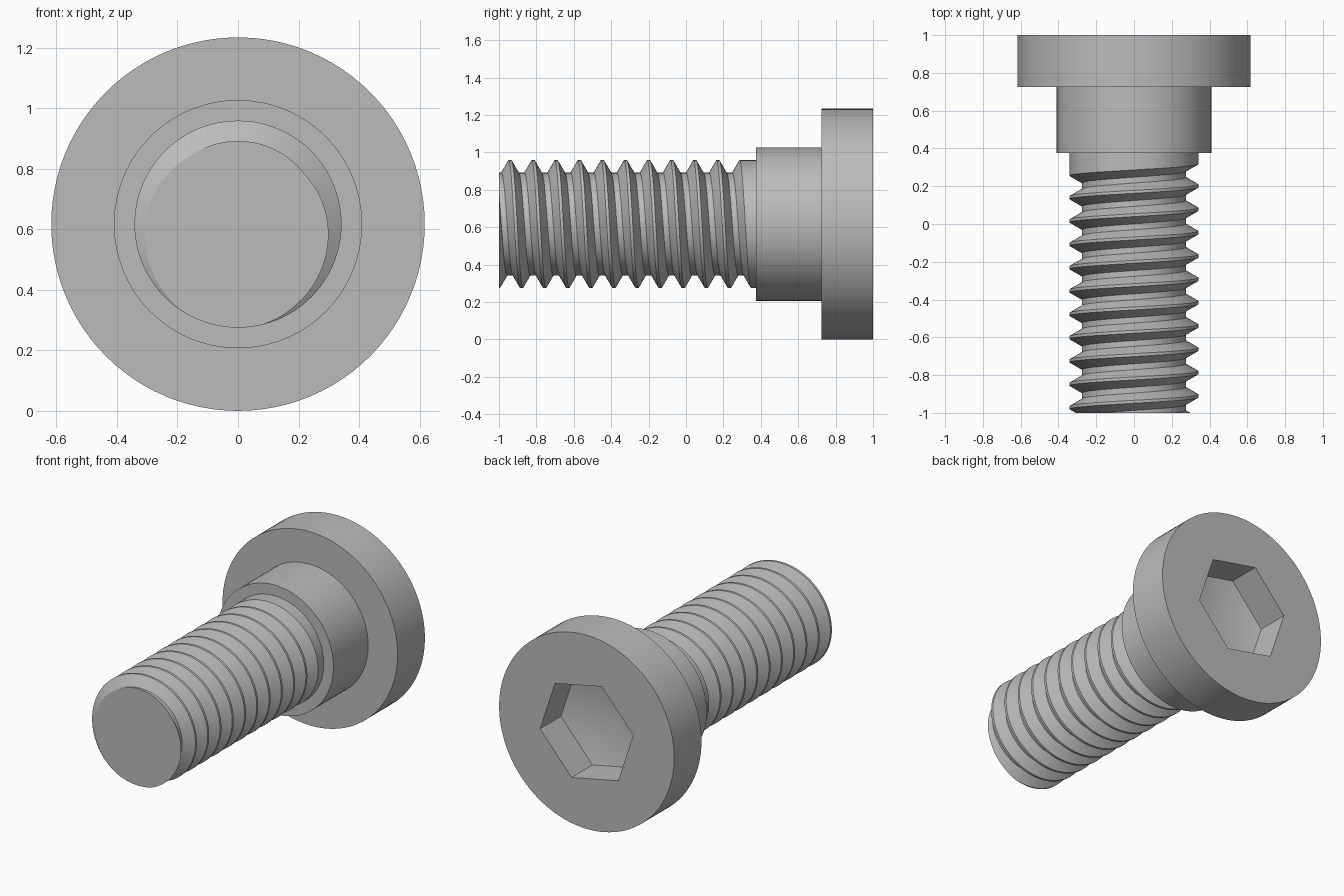
import bpy, bmesh
from math import sin, cos, tau, radians

default = bpy.data.objects.get("Cube")
if default:
    bpy.data.objects.remove(default)

SEG = 96            # segments round the axis
AXIS_Z = 0.617      # height of the bolt axis
HEAD_R, SHOULDER_R, MAJOR_R, MINOR_R = 0.617, 0.41, 0.342, 0.275
TIP_Y, NECK_Y, HEAD_Y, BACK_Y = -1.0, 0.375, 0.725, 1.0
PITCH = 0.1235

steel = bpy.data.materials.new("grey steel")
steel.use_nodes = True
GREY = (0.5, 0.5, 0.5, 1)
steel.diffuse_color = GREY
steel.node_tree.nodes["Principled BSDF"].inputs["Base Color"].default_value = GREY


def polar(bm, r, turn, y):
    """Vertex at a radius and a clockwise turn from the top, round the axis."""
    return bm.verts.new((r * sin(turn * tau), y, AXIS_Z + r * cos(turn * tau)))


def ring(bm, r, y, count=SEG, start=0.0):
    return [polar(bm, r, start + i / count, y) for i in range(count)]


def bridge(bm, a, b):
    for i in range(len(a)):
        j = (i + 1) % len(a)
        bm.faces.new((a[i], a[j], b[j], b[i]))


def loop_edges(bm, loop):
    return [bm.edges.get((loop[i - 1], loop[i])) or bm.edges.new((loop[i - 1], loop[i]))
            for i in range(len(loop))]


def finish(bm, name):
    bmesh.ops.recalc_face_normals(bm, faces=bm.faces)
    mesh = bpy.data.meshes.new(name)
    bm.to_mesh(mesh)
    bm.free()
    mesh.materials.append(steel)
    obj = bpy.data.objects.new(name, mesh)
    bpy.context.collection.objects.link(obj)
    bpy.ops.object.select_all(action='DESELECT')
    obj.select_set(True)
    bpy.context.view_layer.objects.active = obj
    bpy.ops.object.shade_smooth_by_angle(angle=radians(25))


# Head and shoulder, turned in one piece
bm = bmesh.new()
rings = [ring(bm, r, y) for r, y in ((SHOULDER_R, NECK_Y), (SHOULDER_R, HEAD_Y),
                                     (HEAD_R, HEAD_Y), (HEAD_R, BACK_Y))]
bm.faces.new(rings[0])
for a, b in zip(rings, rings[1:]):
    bridge(bm, a, b)

# Hex socket with a shallow pointed floor
HEX_R, HEX_START, DEPTH = 0.335, 41.6 / 360, 0.21
rim = ring(bm, HEX_R, BACK_Y, 6, HEX_START)
floor = ring(bm, HEX_R, BACK_Y - DEPTH, 6, HEX_START)
bridge(bm, rim, floor)
apex = polar(bm, 0, 0, BACK_Y - DEPTH - 0.09)
for i in range(6):
    bm.faces.new((floor[i - 1], floor[i], apex))
bmesh.ops.triangle_fill(bm, use_beauty=True,
                        edges=loop_edges(bm, rings[-1]) + loop_edges(bm, rim))
finish(bm, "head_and_shoulder")

# Threaded shank: one groove profile swept along a right-handed helix
bm = bmesh.new()
CREST_Y = -0.941    # crest height along the axis at the top of the first turn
groove = ((1, MAJOR_R), (6, MINOR_R), (10, MINOR_R), (15, MAJOR_R))
columns = []
for i in range(-2 * SEG, int(9.75 * SEG) + 1):
    turn = i / SEG
    columns.append([polar(bm, r, turn, CREST_Y + PITCH * (turn + k / 16)) for k, r in groove])
for a, b in zip(columns, columns[1:]):
    for k in range(3):
        bm.faces.new((a[k], b[k], b[k + 1], a[k + 1]))
for i in range(len(columns) - SEG - 1):
    a, b = columns[i], columns[i + 1]
    c, d = columns[i + SEG], columns[i + SEG + 1]
    bm.faces.new((a[3], b[3], d[0], c[0]))

# Plain neck after the last turn, running into the shoulder
last = columns[-SEG - 1:]
ends = [bm.verts.new((c[3].co.x, NECK_Y + 0.02, c[3].co.z)) for c in last]
for i in range(SEG):
    bm.faces.new((last[i][3], last[i + 1][3], ends[i + 1], ends[i]))
bm.faces.new(columns[-1])

# Cut the tip flat and close it
cut = bmesh.ops.bisect_plane(bm, geom=bm.verts[:] + bm.edges[:] + bm.faces[:],
                             plane_co=(0, TIP_Y, 0), plane_no=(0, -1, 0), clear_outer=True)
bmesh.ops.triangle_fill(bm, use_beauty=True, edges=[
    e for e in cut["geom_cut"] if isinstance(e, bmesh.types.BMEdge)])
finish(bm, "threaded_shank")
